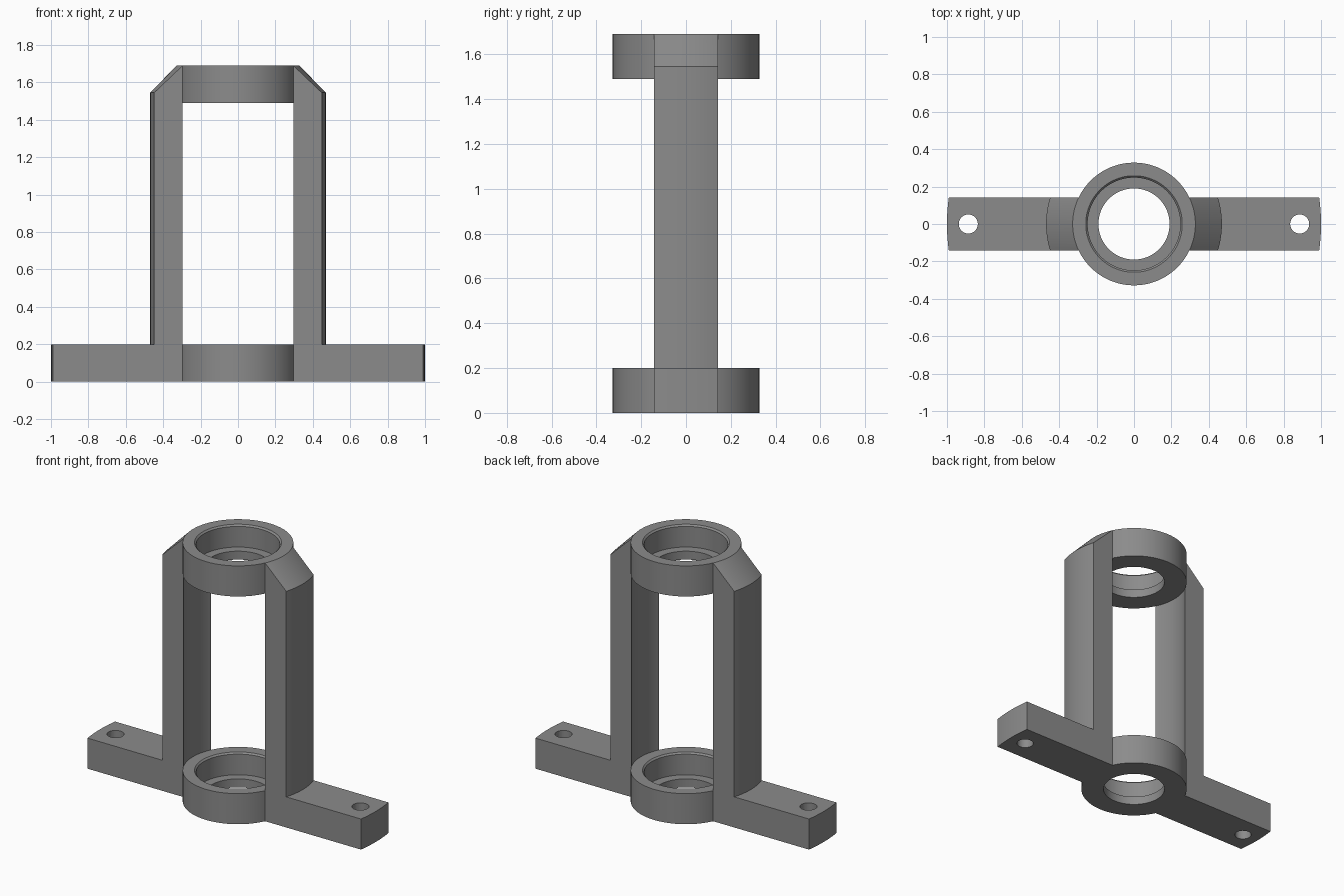
import bpy, bmesh, math

if "Cube" in bpy.data.objects:
    bpy.data.objects.remove(bpy.data.objects["Cube"])

R_OUT, R_BORE, R_HOLE = 0.328, 0.248, 0.19   # ring radii
RING_H, LEDGE, CHAMFER = 0.2, 0.055, 0.01    # ring height, ledge height, rim chamfer
TOP, HALF_W = 1.69, 0.142                    # overall height, half arm width
SEGS = 96

grey = bpy.data.materials.new("grey")
grey.diffuse_color = (0.26, 0.26, 0.26, 1)
grey.use_nodes = True
grey.node_tree.nodes["Principled BSDF"].inputs["Base Color"].default_value = grey.diffuse_color


def finish(bm, name):
    bmesh.ops.recalc_face_normals(bm, faces=bm.faces)
    mesh = bpy.data.meshes.new(name)
    bm.to_mesh(mesh)
    bm.free()
    mesh.materials.append(grey)
    obj = bpy.data.objects.new(name, mesh)
    bpy.context.collection.objects.link(obj)
    return obj


def strips(bm, sections, closed):
    """Join neighbouring closed sections with quads."""
    n = len(sections[0])
    for i in range(len(sections) if closed else len(sections) - 1):
        a, b = sections[i], sections[(i + 1) % len(sections)]
        for j in range(n):
            k = (j + 1) % n
            bm.faces.new((a[j], a[k], b[k], b[j]))


def ring(name, z):
    """Bearing seat: a turned ring with a counterbore and chamfered rim."""
    profile = [(R_HOLE, 0), (R_OUT, 0), (R_OUT, RING_H), (R_BORE + CHAMFER, RING_H),
               (R_BORE, RING_H - CHAMFER), (R_BORE, LEDGE), (R_HOLE, LEDGE)]
    bm = bmesh.new()
    sections = []
    for i in range(SEGS):
        t = math.tau * i / SEGS
        sections.append([bm.verts.new((r * math.cos(t), r * math.sin(t), z + h))
                         for r, h in profile])
    strips(bm, sections, True)
    return finish(bm, name)


def arm(name, side):
    """Foot and leg: one radial profile swept over the arm width, so ends stay round."""
    inner = R_OUT - 0.02
    profile = [(inner, 0), (1, 0), (1, RING_H), (0.47, RING_H), (0.47, 1.545),
               (R_OUT, TOP), (inner, TOP), (inner, TOP - RING_H),
               (R_OUT, TOP - RING_H), (R_OUT, RING_H), (inner, RING_H)]
    bm = bmesh.new()
    sections = []
    steps = 16
    for i in range(steps + 1):
        y = HALF_W * (2 * i / steps - 1)
        sections.append([bm.verts.new((side * math.sqrt(r * r - y * y), y, z))
                         for r, z in profile])
    strips(bm, sections, False)
    bm.faces.new(sections[0])
    bm.faces.new(sections[-1])
    return finish(bm, name)


def bolt_cutter(name, x):
    bm = bmesh.new()
    bmesh.ops.create_cone(bm, cap_ends=True, segments=32, radius1=0.051,
                          radius2=0.051, depth=0.6)
    bmesh.ops.translate(bm, verts=bm.verts, vec=(x, 0, 0.1))
    return finish(bm, name)


def combine(target, other, operation):
    mod = target.modifiers.new(operation.lower(), 'BOOLEAN')
    mod.operation, mod.object, mod.solver = operation, other, 'EXACT'
    bpy.context.view_layer.objects.active = target
    bpy.ops.object.modifier_apply(modifier=mod.name)
    bpy.data.objects.remove(other, do_unlink=True)


# Rings joined by the two arms
bracket = ring("bearing_bracket", 0)
combine(bracket, ring("upper_ring", TOP - RING_H), 'UNION')
for side in (-1, 1):
    combine(bracket, arm("arm", side), 'UNION')
    # Bolt hole through the foot
    combine(bracket, bolt_cutter("bolt_cutter", side * 0.886), 'DIFFERENCE')

bpy.ops.object.select_all(action='DESELECT')
bracket.select_set(True)
bpy.context.view_layer.objects.active = bracket
bpy.ops.object.shade_smooth_by_angle(angle=math.radians(25))
